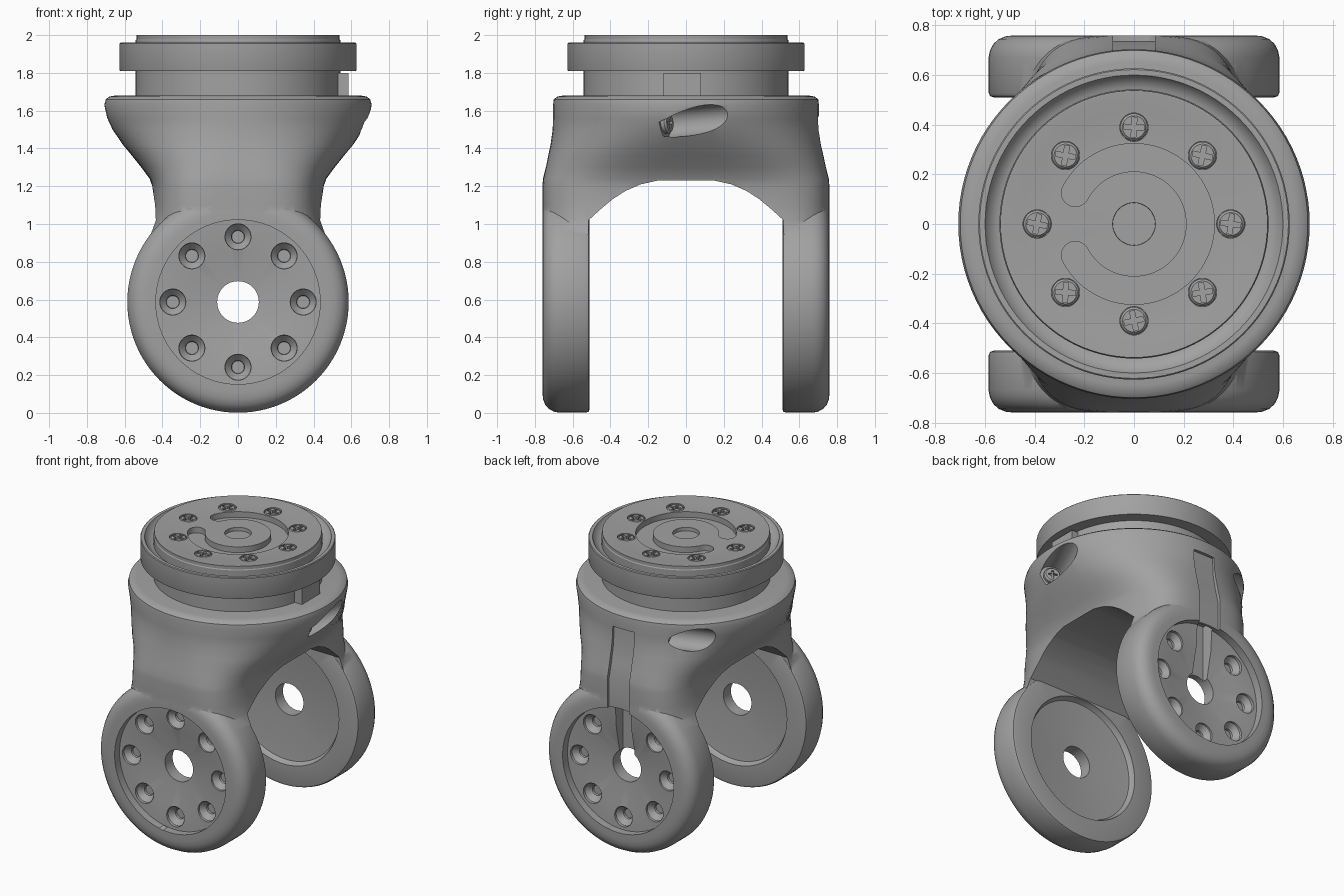
import bpy, bmesh, random
from math import sin, cos, pi, radians, copysign
from mathutils import Matrix, Vector

random.seed(4)
if "Cube" in bpy.data.objects:
    bpy.data.objects.remove(bpy.data.objects["Cube"])

grey = bpy.data.materials.new("satin grey")
grey.use_nodes = True
colour = (0.36, 0.36, 0.36, 1)
grey.diffuse_color = colour
grey.node_tree.nodes["Principled BSDF"].inputs["Base Color"].default_value = colour

SEGS = 96
TURN = [2 * pi * i / SEGS for i in range(SEGS)]


def make(name, bm, matrix=Matrix()):
    bmesh.ops.recalc_face_normals(bm, faces=bm.faces)
    mesh = bpy.data.meshes.new(name)
    bm.to_mesh(mesh)
    bm.free()
    mesh.transform(matrix)
    mesh.materials.append(grey)
    ob = bpy.data.objects.new(name, mesh)
    bpy.context.collection.objects.link(ob)
    return ob


def loft(name, rings, matrix=Matrix()):
    """Skin a stack of closed rings and cap both ends."""
    bm = bmesh.new()
    loops = [[bm.verts.new(p) for p in ring] for ring in rings]
    n = len(loops[0])
    for a, b in zip(loops, loops[1:]):
        for i in range(n):
            j = (i + 1) % n
            bm.faces.new((a[i], a[j], b[j], b[i]))
    bm.faces.new(loops[0])
    bm.faces.new(loops[-1])
    return make(name, bm, matrix)


def lathe(name, profile, matrix=Matrix()):
    """Turn a profile of radius and height; the ends are capped flat."""
    return loft(name, [[(r * cos(t), r * sin(t), h) for t in TURN] for r, h in profile], matrix)


def prism(name, points, half_width):
    """Side profile in y and z, drawn across x."""
    return loft(name, [[(x, y, z) for y, z in points] for x in (-half_width, half_width)])


def box(name, size, centre, matrix=Matrix()):
    bm = bmesh.new()
    bmesh.ops.create_cube(bm, size=1)
    return make(name, bm, matrix @ Matrix.Translation(centre) @ Matrix.Diagonal((*size, 1)))


def combine(target, tool, operation):
    mod = target.modifiers.new("cut", 'BOOLEAN')
    mod.operation, mod.solver, mod.object = operation, 'EXACT', tool
    bpy.context.view_layer.objects.active = target
    bpy.ops.object.modifier_apply(modifier=mod.name)
    bpy.data.objects.remove(tool)


def cut(target, tool):
    combine(target, tool, 'DIFFERENCE')


def smooth(ob, angle=32):
    bpy.ops.object.select_all(action='DESELECT')
    ob.select_set(True)
    bpy.context.view_layer.objects.active = ob
    bpy.ops.object.shade_smooth_by_angle(angle=radians(angle))


def bolts(radius):
    return [(radius * cos(i * pi / 4), radius * sin(i * pi / 4)) for i in range(8)]


# Yoke body: round collar flowing down into two slab arms (z, x half, y half, squareness)
levels = [(0.9, 0.5, 0.757, 4.5), (0.96, 0.478, 0.758, 4.4), (1.02, 0.458, 0.76, 4.2),
          (1.1, 0.45, 0.76, 4), (1.2, 0.456, 0.76, 3.8), (1.24, 0.468, 0.757, 3.5),
          (1.3, 0.512, 0.742, 3), (1.36, 0.56, 0.73, 2.7), (1.42, 0.61, 0.717, 2.4),
          (1.5, 0.664, 0.706, 2.1), (1.56, 0.692, 0.704, 2), (1.63, 0.708, 0.704, 2),
          (1.66, 0.7, 0.7, 2), (1.675, 0.68, 0.68, 2), (1.68, 0.65, 0.65, 2)]


def power(v, n):
    return copysign(abs(v) ** (2 / n), v)


yoke = loft("yoke", [[(a * power(cos(t), n), b * power(sin(t), n), z) for t in TURN]
                     for z, a, b, n in levels])

# Arch between the arms
half = [(0.516, 0.5), (0.516, 1.02), (0.45, 1.08), (0.39, 1.13), (0.32, 1.175),
        (0.24, 1.21), (0.15, 1.23)]
cut(yoke, prism("arch_cutter", half + [(-y, z) for y, z in reversed(half)], 1))

# Round hubs at the arm ends, each with its dishes, bore and countersunk holes
HUB = Matrix.Translation((0, 0, 0.587)) @ Matrix.Rotation(pi / 2, 4, 'X')
frames = {"front": HUB, "back": Matrix.Rotation(pi, 4, 'Z') @ HUB}
rim = [(0.01, 0.51), (0.565, 0.51), (0.58, 0.515), (0.586, 0.53), (0.586, 0.67), (0.58, 0.7),
       (0.566, 0.726), (0.545, 0.745), (0.515, 0.757), (0.48, 0.76), (0.01, 0.76)]
for side, frame in frames.items():
    combine(yoke, lathe("hub", rim, frame), 'UNION')
    cut(yoke, lathe("outer_dish_cutter", [(0.12, 0.66), (0.28, 0.695), (0.435, 0.705),
                                          (0.435, 0.85)], frame))
    cut(yoke, lathe("inner_dish_cutter", [(0.435, 0.45), (0.433, 0.515), (0.415, 0.545),
                                          (0.12, 0.575)], frame))
    cut(yoke, lathe("bore_cutter", [(0.11, 0.4), (0.11, 0.9)], frame))
    for x, y in bolts(0.345):
        if side == "back" and y > 0.34:
            continue
        place = frame @ Matrix.Translation((x, y, 0))
        cut(yoke, lathe("bolt_cutter", [(0.033, 0.635), (0.035, 0.65), (0.068, 0.685),
                                        (0.07, 0.72)], place))

# Shallow cable channel down the back arm, and the slot running under the rim to the bore
cut(yoke, prism("channel_cutter", [(0.682, 1.57), (0.69, 1.44), (0.711, 1.33), (0.738, 1.22),
                                   (0.738, 0.97), (0.9, 0.97), (0.9, 1.57)], 0.085))
cut(yoke, box("slot_cutter", (0.12, 0.1, 0.5), (0, 0.67, 0.83)))

# Slanted screw pockets in the collar
aim = Vector((0.4, 0.91, 0.08)).to_track_quat('Z', 'Y').to_matrix().to_4x4()
for name, turn in (("side", 0), ("rear", 122)):
    place = (Matrix.Rotation(radians(turn), 4, 'Z')
             @ Matrix.Translation((0.682, 0.08, 1.55)) @ aim)
    cut(yoke, lathe("pocket_cutter", [(0.078, -0.21), (0.078, 0.6)], place))
    screw = lathe(name + "_pocket_screw", [(0.055, -0.22), (0.055, -0.19), (0.045, -0.18)], place)
    for size in ((0.06, 0.014, 0.03), (0.014, 0.06, 0.03)):
        cut(screw, box("cross_cutter", size, (0, 0, -0.18), place))
    smooth(screw)
smooth(yoke)

# Turntable with flange and sloped groove
turntable = lathe("turntable", [(0.01, 1.66), (0.542, 1.66), (0.542, 1.81), (0.625, 1.81),
                                (0.627, 1.815), (0.627, 1.955), (0.622, 1.96), (0.6, 1.96),
                                (0.585, 1.935), (0.55, 1.915), (0.01, 1.915)])
smooth(turntable)
stop_block = box("stop_block", (0.07, 0.2, 0.13), (0.55, -0.02, 1.735))

# Top plate, slightly dished inside its edge
plate = lathe("top_plate", [(0.01, 1.88), (0.542, 1.88), (0.542, 1.972), (0.538, 1.978),
                            (0.538, 2), (0.525, 2), (0.45, 1.99), (0.34, 1.985), (0.01, 1.985)])

# C-shaped channel with rounded ends, leaving a tongue on the left
sweep = radians(152)
middle, width = 0.268, 0.056
outline = [((middle + width) * cos(t), (middle + width) * sin(t))
           for t in (sweep * (i / 32 - 1) for i in range(65))]
for end, sign in ((sweep, 1), (-sweep, -1)):
    if sign < 0:
        outline += [((middle - width) * cos(t), (middle - width) * sin(t))
                    for t in (sweep * (1 - i / 32) for i in range(65))]
    for i in range(1, 12):
        a = end + (i * pi / 12 if sign > 0 else pi + i * pi / 12)
        outline.append((middle * cos(end) + width * cos(a), middle * sin(end) + width * sin(a)))
cut(plate, loft("c_cutter", [[(x, y, z) for x, y in outline] for z in (1.945, 2.1)]))
cut(plate, lathe("centre_cutter", [(0.085, 1.96), (0.09, 2.1)]))
for x, y in bolts(0.39):
    cut(plate, lathe("counterbore_cutter", [(0.057, 1.955), (0.057, 2.1)],
                     Matrix.Translation((x, y, 0))))
smooth(plate)

# Cross-head screws
for i, (x, y) in enumerate(bolts(0.39)):
    place = Matrix.Translation((x, y, 0)) @ Matrix.Rotation(random.uniform(-0.25, 0.25), 4, 'Z')
    screw = lathe(f"plate_screw_{i + 1}", [(0.055, 1.95), (0.055, 1.978), (0.046, 1.987)], place)
    for size in ((0.08, 0.02, 0.04), (0.02, 0.08, 0.04)):
        cut(screw, box("cross_cutter", size, (0, 0, 1.985), place))
    smooth(screw)
